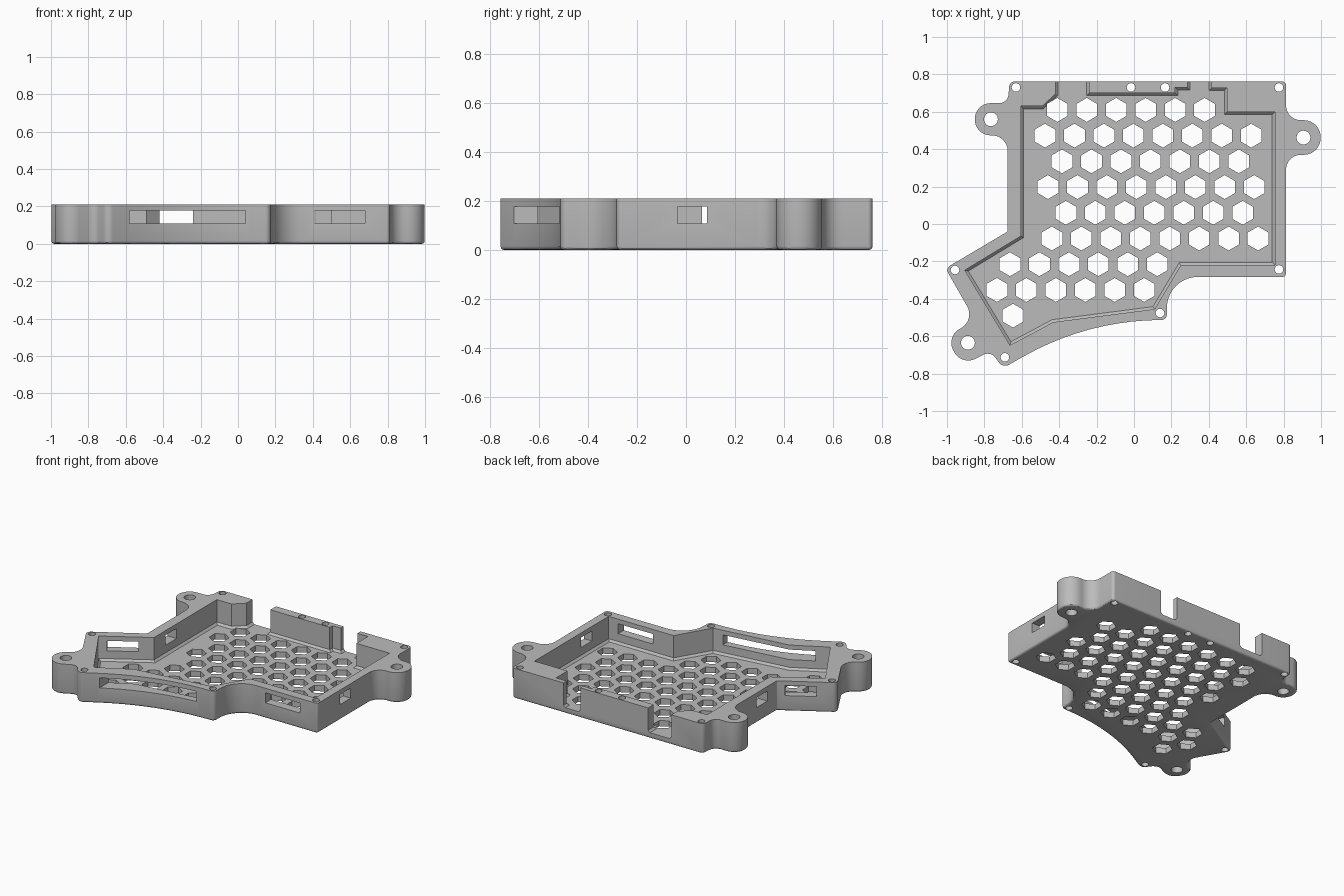
import bpy, bmesh
from math import cos, sin, pi, tan, radians
from mathutils import Vector

if "Cube" in bpy.data.objects:
    bpy.data.objects.remove(bpy.data.objects["Cube"], do_unlink=True)

HEIGHT, FLOOR = 0.21, 0.04

grey = bpy.data.materials.new("matte grey plastic")
grey.use_nodes = True
grey.diffuse_color = (0.5, 0.5, 0.5, 1)
grey.node_tree.nodes["Principled BSDF"].inputs["Base Color"].default_value = (0.5, 0.5, 0.5, 1)


def rounded(corners, steps=10):
    """Polygon outline with every (x, y, radius) corner replaced by an arc."""
    pts = []
    for i, (x, y, r) in enumerate(corners):
        p = Vector((x, y))
        a = (Vector(corners[i - 1][:2]) - p).normalized()
        b = (Vector(corners[(i + 1) % len(corners)][:2]) - p).normalized()
        half = a.angle(b) / 2
        centre = p + (a + b).normalized() * (r / sin(half))
        start = p + a * (r / tan(half)) - centre
        end = p + b * (r / tan(half)) - centre
        sweep = start.angle(end)
        for k in range(steps + 1):
            t = k / steps
            pts.append(centre + (start * sin((1 - t) * sweep) + end * sin(t * sweep)) / sin(sweep))
    return pts


def circle(x, y, r, sides, turn=0):
    return [(x + r * cos(turn + 2 * pi * k / sides), y + r * sin(turn + 2 * pi * k / sides))
            for k in range(sides)]


def prisms(name, outlines, z0, z1, bevel=0, segments=1):
    """One object of upright prisms, optionally with bevelled bottom edges."""
    bm = bmesh.new()
    for outline in outlines:
        base = bm.faces.new([bm.verts.new((p[0], p[1], z0)) for p in outline])
        top = bmesh.ops.extrude_face_region(bm, geom=[base])["geom"]
        for v in top:
            if isinstance(v, bmesh.types.BMVert):
                v.co.z = z1
    bmesh.ops.recalc_face_normals(bm, faces=bm.faces)
    if bevel:
        edges = [e for e in bm.edges if all(abs(v.co.z - z0) < 1e-5 for v in e.verts)]
        bmesh.ops.bevel(bm, geom=edges, offset=bevel, segments=segments, profile=0.5, affect='EDGES')
    mesh = bpy.data.meshes.new(name)
    bm.to_mesh(mesh)
    bm.free()
    obj = bpy.data.objects.new(name, mesh)
    bpy.context.collection.objects.link(obj)
    return obj


def cut(target, cutter):
    cutter.hide_render = True
    mod = target.modifiers.new("cut", 'BOOLEAN')
    mod.operation, mod.solver, mod.object = 'DIFFERENCE', 'EXACT', cutter
    bpy.context.view_layer.objects.active = target
    bpy.ops.object.modifier_apply(modifier=mod.name)
    bpy.data.objects.remove(cutter, do_unlink=True)


# Outer shell with three mounting lugs
shell = rounded([
    (-0.665, 0.762, 0.03), (-0.675, 0.646, 0.05),
    (-0.851, 0.646, 0.084), (-0.851, 0.474, 0.084), (-0.675, 0.474, 0.085),
    (-0.675, -0.04, 0.01), (-1.008, -0.237, 0.03), (-0.85, -0.514, 0.085),
    (-1.009, -0.605, 0.084), (-0.918, -0.756, 0.084), (-0.767, -0.68, 0.05),
    (-0.70, -0.77, 0.04), (-0.25, -0.516, 1.5), (0.176, -0.513, 0.03),
    (0.176, -0.283, 0.165), (0.813, -0.283, 0.02),
    (0.813, 0.37, 0.08), (0.998, 0.37, 0.09), (0.998, 0.555, 0.09),
    (0.813, 0.555, 0.08), (0.813, 0.762, 0.02)])
case = prisms("keyboard_case", [shell], 0, HEIGHT, 0.015, 3)
case.data.materials.append(grey)

# Tray cavity, open through the back wall at the two cable gaps
tray = [(-0.605, 0.63), (-0.605, -0.065), (-0.905, -0.247), (-0.663, -0.648),
        (-0.433, -0.525), (0.11, -0.455), (0.25, -0.22), (0.753, -0.22),
        (0.753, 0.6), (0.497, 0.6), (0.497, 0.727), (0.415, 0.727),
        (0.415, 0.9), (0.285, 0.9), (0.285, 0.73), (0.22, 0.73), (0.22, 0.7),
        (-0.24, 0.7), (-0.24, 0.9), (-0.42, 0.9), (-0.42, 0.695), (-0.49, 0.63)]
cut(case, prisms("tray_cutter", [tray], FLOOR, 0.4, 0.014))

# Honeycomb vents: first x and count of each row, from back to front
rows = [(-0.41, 6), (-0.476, 8), (-0.385, 7), (-0.46, 8), (-0.364, 7),
        (-0.439, 8), (-0.663, 6), (-0.733, 6), (-0.647, 1)]
holes = [circle(x + 0.1575 * k, 0.61 - 0.1375 * j, 0.064, 6, pi / 6)
         for j, (x, count) in enumerate(rows) for k in range(count)]

# Screw holes and lug holes
holes += [circle(x, y, 0.023, 20) for x, y in [
    (-0.631, 0.73), (-0.016, 0.73), (0.166, 0.73), (0.775, 0.73),
    (0.775, -0.243), (0.139, -0.476), (-0.69, -0.713), (-0.957, -0.246)]]
holes += [circle(x, y, 0.037, 28) for x, y in [(-0.765, 0.56), (0.906, 0.462), (-0.888, -0.635)]]
cut(case, prisms("hole_cutter", holes, -0.1, 0.4))


# Side windows: centre, half length, half depth and angle
def window(x, y, length, depth, angle=0):
    c, s = cos(radians(angle)), sin(radians(angle))
    return [(x + u * length * c - v * depth * s, y + u * length * s + v * depth * c)
            for u, v in [(-1, -1), (1, -1), (1, 1), (-1, 1)]]


windows = [window(-0.27, -0.62, 0.31, 0.17), window(0.545, -0.25, 0.135, 0.06),
           window(0.78, 0.025, 0.205, 0.06), window(-0.64, 0.125, 0.145, 0.06),
           window(-0.79, -0.145, 0.1, 0.06, 31)]
cut(case, prisms("window_cutter", windows, 0.108, 0.178))

# Smooth the rounded walls, keep crisp edges
bpy.ops.object.select_all(action='DESELECT')
case.select_set(True)
bpy.context.view_layer.objects.active = case
bpy.ops.object.shade_smooth_by_angle(angle=radians(30))
